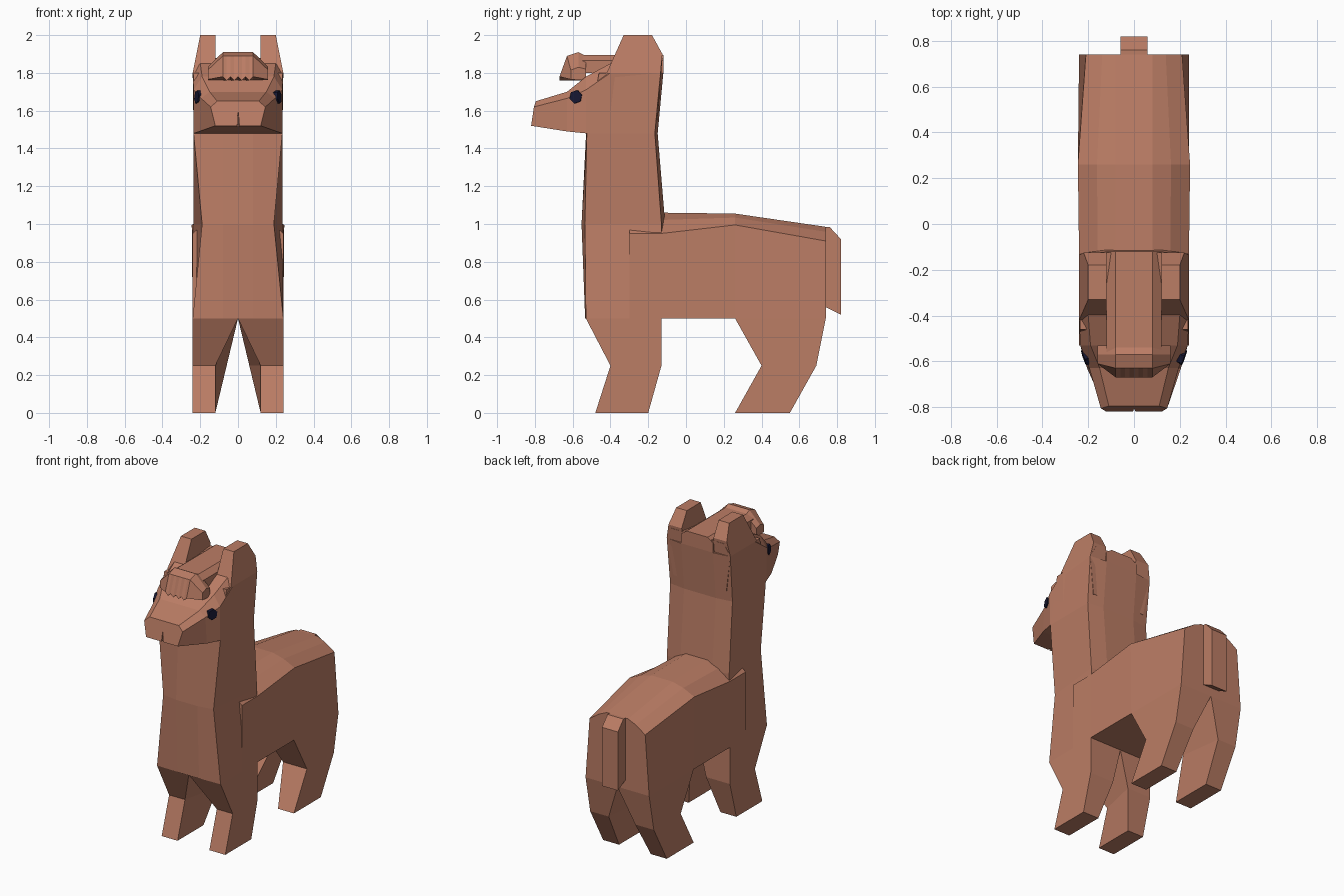
import bpy, bmesh, math
from mathutils import Vector

if "Cube" in bpy.data.objects:
    bpy.data.objects.remove(bpy.data.objects["Cube"])


def material(name, rgb):
    m = bpy.data.materials.new(name)
    m.diffuse_color = (*rgb, 1)
    m.use_nodes = True
    m.node_tree.nodes["Principled BSDF"].inputs["Base Color"].default_value = m.diffuse_color
    return m


WOOL = material("wool_brown", (0.50, 0.205, 0.13))
DARK = material("eye_dark", (0.008, 0.008, 0.03))


def loft(name, rings, mat=WOOL):
    """Skin equal-length rings of points and cap both ends."""
    bm = bmesh.new()
    vs = [[bm.verts.new(p) for p in r] for r in rings]
    n = len(rings[0])
    for a, b in zip(vs, vs[1:]):
        for i in range(n):
            j = (i + 1) % n
            bm.faces.new((a[i], a[j], b[j], b[i]))
    bm.faces.new(vs[0])
    bm.faces.new(vs[-1])
    bmesh.ops.recalc_face_normals(bm, faces=bm.faces)
    me = bpy.data.meshes.new(name)
    bm.to_mesh(me)
    bm.free()
    ob = bpy.data.objects.new(name, me)
    me.materials.append(mat)
    bpy.context.collection.objects.link(ob)
    return ob


def sym(half):
    """Complete a ring from its +x half."""
    return list(half) + [(-x, y, z) for x, y, z in reversed(half)]


def box_ring(x0, x1, y0, y1, z):
    return [(x0, y0, z), (x1, y0, z), (x1, y1, z), (x0, y1, z)]


# body: y, half width at back edge, edge height, ridge height
body = []
for y, w, e, t in ((-0.30, .24, .95, 1.06), (-0.13, .24, .95, 1.06),
                   (0.26, .245, .995, 1.055), (0.74, .21, .91, .985)):
    body.append(sym([(.24, y, .5), (w, y, e),
                     (w * .66, y, e + (t - e) * .65), (.08, y, t)]))
loft("body", body)

# chest and neck: z, front corner x, front y, back corner x, back corner y, back centre y
neck = []
for z, fx, fy, bx, by, cy in ((.5, .24, -.53, .24, -.13, -.13),
                              (1.0, .19, -.535, .235, -.13, -.11),
                              (1.48, .235, -.525, .235, -.165, -.15),
                              (1.8, .235, -.46, .24, -.135, -.12)):
    bulge = .018 if 0.6 < z < 1.2 else .004
    neck.append(sym([(.08, fy - bulge, z), (fx, fy, z), (bx, by, z),
                     (.12, cy, z)]))
loft("neck", neck)

# head from crown to snout tip
head = loft("head", [
    sym([(.2, -.15, 1.55), (.24, -.135, 1.8), (.20, -.125, 1.88)]),
    sym([(.235, -.40, 1.49), (.24, -.40, 1.8), (.20, -.40, 1.85)]),
    sym([(.235, -.53, 1.48), (.235, -.53, 1.71), (.19, -.53, 1.78)]),
    sym([(.205, -.63, 1.49), (.195, -.63, 1.665), (.15, -.63, 1.70)]),
    sym([(.12, -.82, 1.52), (.145, -.805, 1.62), (.11, -.795, 1.65)]),
])

# lip groove cut into the snout
cut = loft("lip_groove_cutter", [
    [(-.014, -.86, 1.48), (.014, -.86, 1.48), (0, -.86, 1.61)],
    [(-.006, -.79, 1.48), (.006, -.79, 1.48), (0, -.79, 1.60)],
])
cut.hide_render = True
cut.hide_viewport = True
mod = head.modifiers.new("groove", 'BOOLEAN')
mod.operation = 'DIFFERENCE'
mod.solver = 'EXACT'
mod.object = cut

# raised strip along the crown
loft("crown_strip", [sym([(.12, y, 1.80), (.12, y, 1.865), (.08, y, 1.895)])
                     for y in (-.12, -.56)])

# forelock with a ragged lower fringe
fringe = []
for i, x in enumerate((-.16, -.08, -.06, -.04, -.02, 0, .02, .04, .06, .08, .16)):
    if abs(x) > .1:
        prof = [(-.61, 1.765), (-.61, 1.815), (-.57, 1.83), (-.53, 1.82), (-.53, 1.76)]
    else:
        low = 1.76 + .02 * (i % 2)
        prof = [(-.67, low), (-.63, 1.89), (-.57, 1.91), (-.53, 1.89), (-.53, 1.76)]
    fringe.append([(x, y, z) for y, z in prof])
loft("forelock", fringe)

# tail
loft("tail", [[(x, y, z) for y, z in ((.72, .985), (.76, .985), (.82, .92),
                                     (.82, .52), (.72, .57))]
              for x in (-.06, .06)])

for s, side in ((1, "right"), (-1, "left")):
    # ears
    loft(side + "_ear", [
        box_ring(s * .12, s * .24, -.42, -.135, 1.80),
        box_ring(s * .12, s * .22, -.375, -.125, 1.90),
        box_ring(s * .12, s * .20, -.33, -.18, 2.0)])

    # legs: inner x in front, inner x behind, front y, back y, z
    for name, rows in (
            ("front_leg", ((0, 0, -.53, -.13, .5), (.12, .06, -.40, -.13, .25),
                           (.12, .12, -.48, -.20, 0))),
            ("rear_leg", ((0, 0, .26, .74, .5), (.06, .10, .40, .69, .25),
                          (.12, .12, .26, .55, 0)))):
        loft(side + "_" + name, [
            [(s * a, f, z), (s * .24, f, z), (s * .24, b, z), (s * c, b, z)]
            for a, c, f, b, z in rows])

    # eyes, flat six-sided plates on the cheeks
    n = Vector((s * .94, -.33, .08)).normalized()
    u = n.cross(Vector((0, 0, 1))).normalized()
    v = n.cross(u)
    c = Vector((s * .207, -.58, 1.672))
    loft(side + "_eye", [
        [c + n * d + .036 * (u * math.cos(k * math.pi / 3 + .3)
                             + v * math.sin(k * math.pi / 3 + .3)) for k in range(6)]
        for d in (-.03, .014)], DARK)
